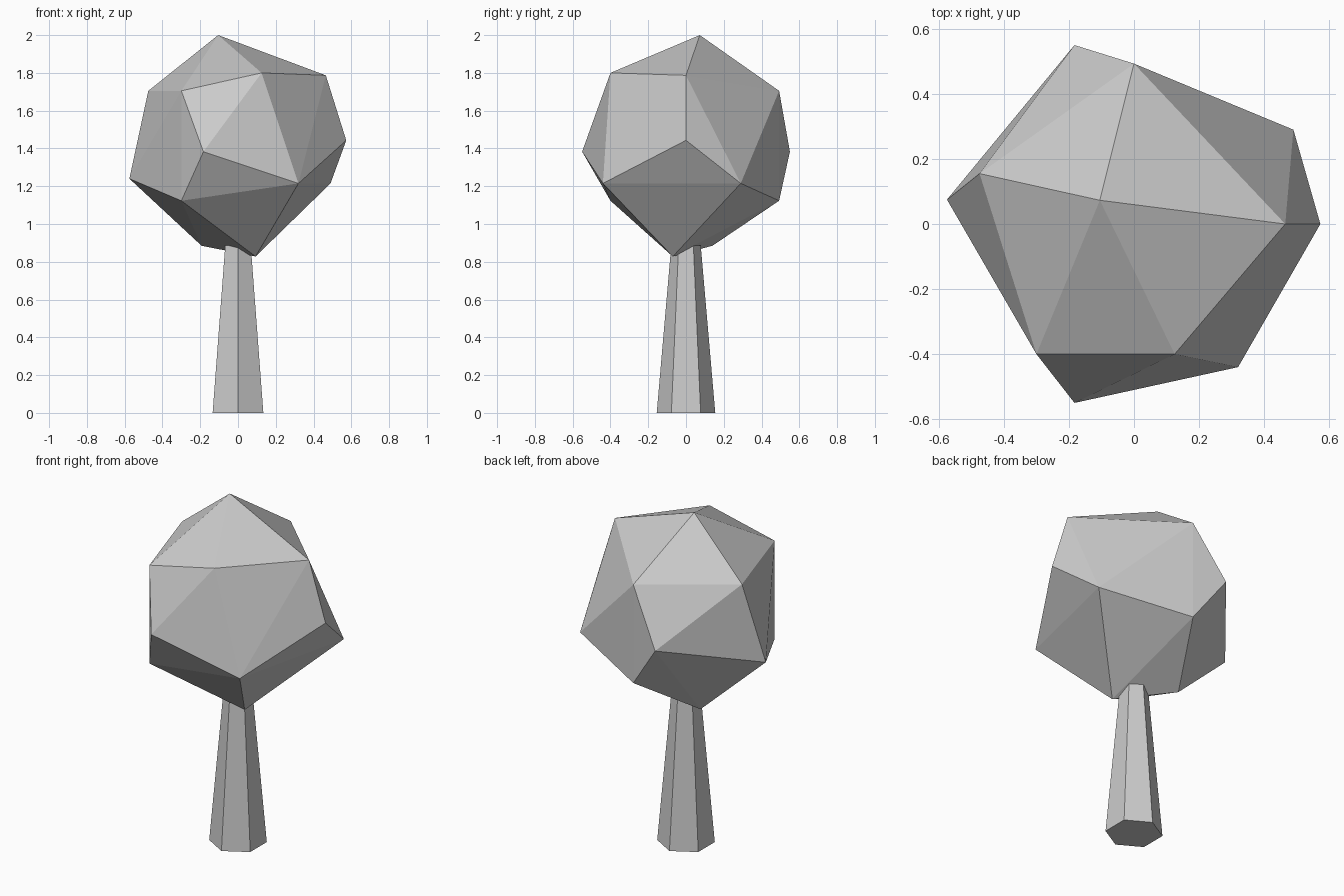
import bpy, bmesh
from math import pi

# Trunk: tapered six-sided post with corners on the y axis
bpy.ops.mesh.primitive_cone_add(vertices=6, radius1=0.155, radius2=0.078,
                                depth=0.887, location=(0, 0, 0.4435))
trunk = bpy.context.object
trunk.name = "trunk"

# Crown: irregular faceted ball, the convex hull of its corner points
corners = [
    (-0.105, 0.073, 2.00), (0.125, -0.40, 1.80), (0.465, 0.0, 1.787),
    (-0.30, -0.40, 1.705), (-0.475, 0.155, 1.705), (0.0, 0.493, 1.705),
    (0.573, 0.0, 1.443), (-0.183, -0.55, 1.383), (-0.183, 0.55, 1.383),
    (-0.575, 0.075, 1.24), (0.49, 0.29, 1.215), (0.32, -0.44, 1.215),
    (-0.30, -0.40, 1.123), (0.0, 0.493, 1.123), (-0.193, 0.14, 0.885),
    (0.093, -0.07, 0.828),
]
bm = bmesh.new()
for co in corners:
    bm.verts.new(co)
bmesh.ops.convex_hull(bm, input=bm.verts[:])
bmesh.ops.recalc_face_normals(bm, faces=bm.faces[:])
mesh = bpy.data.meshes.new("crown")
bm.to_mesh(mesh)
bm.free()
crown = bpy.data.objects.new("crown", mesh)
bpy.context.collection.objects.link(crown)
